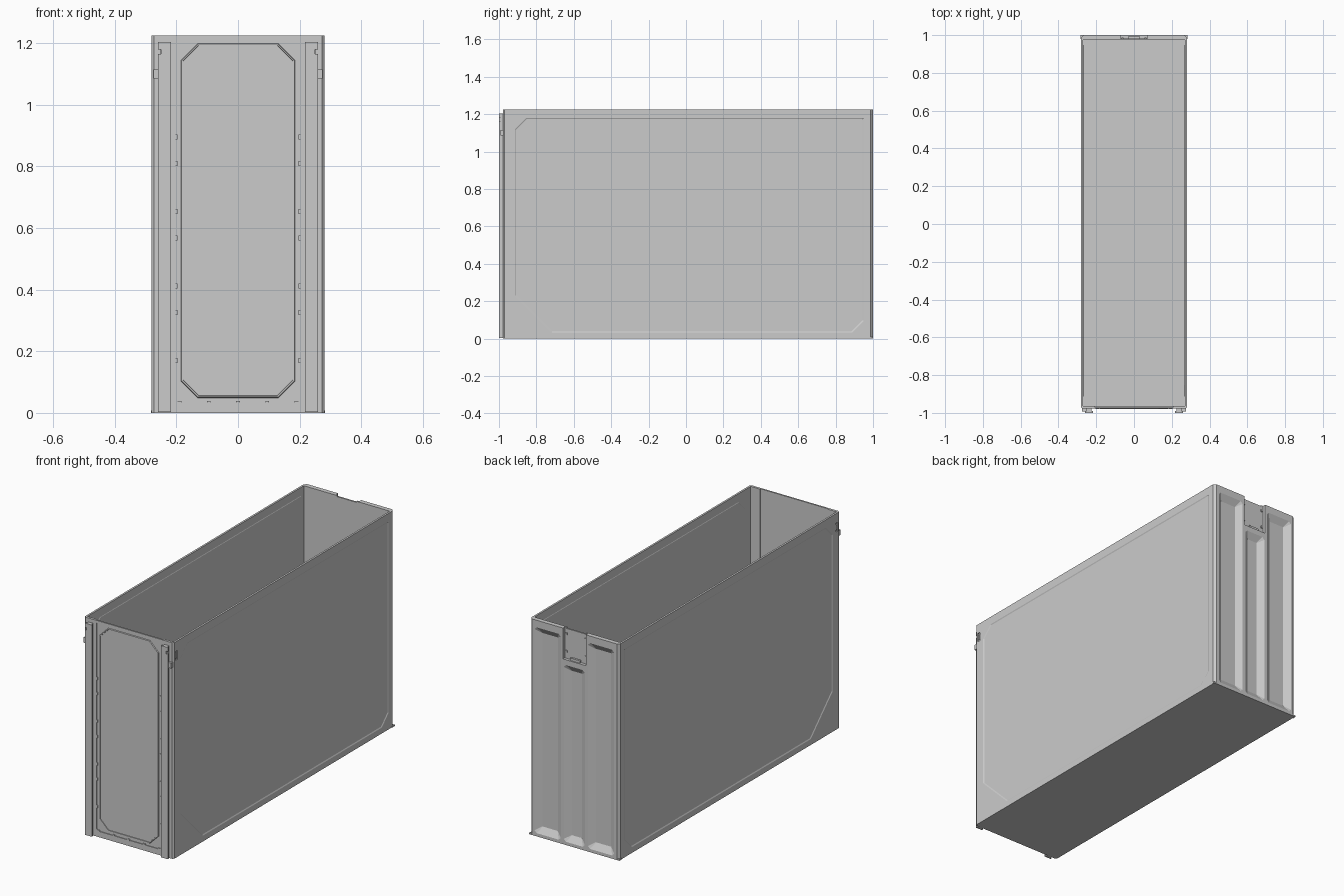
import bpy, bmesh

if "Cube" in bpy.data.objects:
    bpy.data.objects.remove(bpy.data.objects["Cube"])

W, H = 0.28, 1.225          # half width, height
YF, YB = -0.978, 1.0        # front and back faces of the shell


def octo(u0, u1, v0, v1, c, d=0.0):
    """Rectangle with chamfers c = (low-left, low-right, top-right, top-left), inset by d."""
    u0, u1, v0, v1 = u0 + d, u1 - d, v0 + d, v1 - d
    # a chamfer never shrinks to nothing, so inset profiles keep matching corners
    a, b, e, f = [max(k - 0.586 * d, 0.001) if k else 0 for k in c]
    pts = [(u0, v0 + a), (u0 + a, v0), (u1 - b, v0), (u1, v0 + b),
           (u1, v1 - e), (u1 - e, v1), (u0 + f, v1), (u0, v1 - f)]
    out = []
    for p in pts:
        if not out or p != out[-1]:
            out.append(p)
    if out[0] == out[-1]:
        out.pop()
    return out


def loft(name, axis, p0, h0, p1, h1):
    """Solid between two matching profiles at heights h0 and h1 along an axis."""
    def co(p, h):
        return {'x': (h, p[0], p[1]), 'y': (p[0], h, p[1]), 'z': (p[0], p[1], h)}[axis]
    bm = bmesh.new()
    a = [bm.verts.new(co(p, h0)) for p in p0]
    b = [bm.verts.new(co(p, h1)) for p in p1]
    bm.faces.new(a)
    bm.faces.new(b)
    n = len(a)
    for i in range(n):
        j = (i + 1) % n
        bm.faces.new((a[i], a[j], b[j], b[i]))
    bmesh.ops.recalc_face_normals(bm, faces=bm.faces)
    me = bpy.data.meshes.new(name)
    bm.to_mesh(me)
    bm.free()
    ob = bpy.data.objects.new(name, me)
    bpy.context.collection.objects.link(ob)
    return ob


def box(name, x0, x1, y0, y1, z0, z1):
    p = [(x0, y0), (x1, y0), (x1, y1), (x0, y1)]
    return loft(name, 'z', p, z0, p, z1)


def cut(target, cutter):
    m = target.modifiers.new("cut", 'BOOLEAN')
    m.operation, m.solver, m.object = 'DIFFERENCE', 'EXACT', cutter
    bpy.context.view_layer.objects.active = target
    bpy.ops.object.modifier_apply(modifier=m.name)
    bpy.data.objects.remove(cutter, do_unlink=True)


# open-topped shell with chamfered vertical corners
outer = octo(-W, W, YF, YB, (0.008, 0.008, 0.014, 0.014))
shell = loft("bin_shell", 'z', outer, 0.0, outer, H)
cut(shell, box("cut_inside", -0.269, 0.269, -0.964, 0.974, 0.012, H + 0.1))
cut(shell, box("cut_front_inside", -0.21, 0.21, -0.969, -0.95, 0.03, H + 0.1))

# shallow pressed panels and small slots on both side walls
side = (-0.915, 0.95, 0.033, 1.18)
side_c = (0.197, 0.062, 0, 0.062)
for s, tag in ((1, "right"), (-1, "left")):
    cut(shell, loft("cut_side", 'x', octo(*side, side_c, -0.012), s * (W + 0.006),
                    octo(*side, side_c, 0.006), s * (W - 0.003)))
    loft(tag + "_inner_panel", 'x', octo(*side, side_c), s * 0.270,
         octo(*side, side_c, 0.005), s * 0.2675)
    x0, x1 = sorted((s * 0.274, s * 0.3))
    cut(shell, box("cut_slot", x0, x1, -0.96, -0.942, 1.12, 1.17))
    x0, x1 = sorted((s * 0.272, s * 0.2785))
    box(tag + "_slot_insert", x0, x1, -0.955, -0.947, 1.13, 1.16)

# three vertical recesses with sloped ends in the back wall
D = 0.977
for x0, x1, top in ((-0.25, -0.085, 1.185), (-0.066, 0.066, 1.02), (0.085, 0.25, 1.185)):
    c = (0.012,) * 4
    cut(shell, loft("cut_back", 'y', octo(x0, x1, 0.018, top, c, -0.006), YB + 0.004,
                    octo(x0, x1, 0.018, top, c, 0.035), D))

# latch pocket at the top of the back wall
cut(shell, box("cut_latch_pocket", -0.072, 0.072, 0.983, 1.1, 1.05, H + 0.1))
cut(shell, box("cut_latch_notch", -0.06, 0.06, 0.95, 1.1, H - 0.006, H + 0.1))
box("latch_catch", -0.03, 0.03, 0.98, 0.994, 1.05, 1.064)
for s in (1, -1):
    for z in (1.09, 1.19):
        box("latch_stud", s * 0.06 - 0.005, s * 0.06 + 0.005, 0.98, 0.988, z - 0.006, z + 0.006)

# thin lip under the back wall
box("back_bottom_lip", -0.283, 0.283, 0.98, 1.0, 0.0, 0.008)

# recessed front frame
frame = octo(-0.203, 0.203, 0.033, 1.21, (0.012, 0.012, 0, 0))
cut(shell, loft("cut_front", 'y', frame, YF - 0.02, frame, YF + 0.004))

# raised front panel with clipped corners and a sunken centre
door = (-0.186, 0.186, 0.048, 1.2)
door_c = (0.055,) * 4
panel = loft("front_panel", 'y', octo(*door, door_c), YF + 0.006,
             octo(*door, door_c, 0.003), YF - 0.001)
cut(panel, loft("cut_panel", 'y', octo(*door, door_c, 0.005), YF - 0.01,
                octo(*door, door_c, 0.008), YF + 0.002))

# small clips around the front frame
for i in range(7):
    z = 0.17 + 0.121 * i + 0.035 * (i % 2)
    for s in (1, -1):
        box("frame_clip", s * 0.2 - 0.004, s * 0.2 + 0.004, YF - 0.001, YF + 0.006, z - 0.008, z + 0.008)
for x in (-0.19, -0.095, 0, 0.095, 0.19):
    box("frame_clip", x - 0.006, x + 0.006, YF - 0.001, YF + 0.006, 0.031, 0.039)

# T-section mounting rails on the front
for s, tag in ((1, "right"), (-1, "left")):
    prof = [(0.225, YF + 0.004), (0.225, -0.991), (0.217, -0.991), (0.217, -1.0),
            (0.26, -1.0), (0.26, -0.991), (0.252, -0.991), (0.252, YF + 0.004)]
    prof = [(s * x, y) for x, y in prof]
    rail = loft(tag + "_front_rail", 'z', prof, 0.003, prof, 1.203)
    x0, x1 = sorted((s * 0.25, s * 0.27))
    cut(rail, box("cut_rail_notch", x0, x1, -1.01, -0.985, 1.165, 1.18))
    x0, x1 = sorted((s * 0.25, s * 0.275))
    box(tag + "_rail_stop", x0, x1, -0.992, YF + 0.004, 1.085, 1.115)
